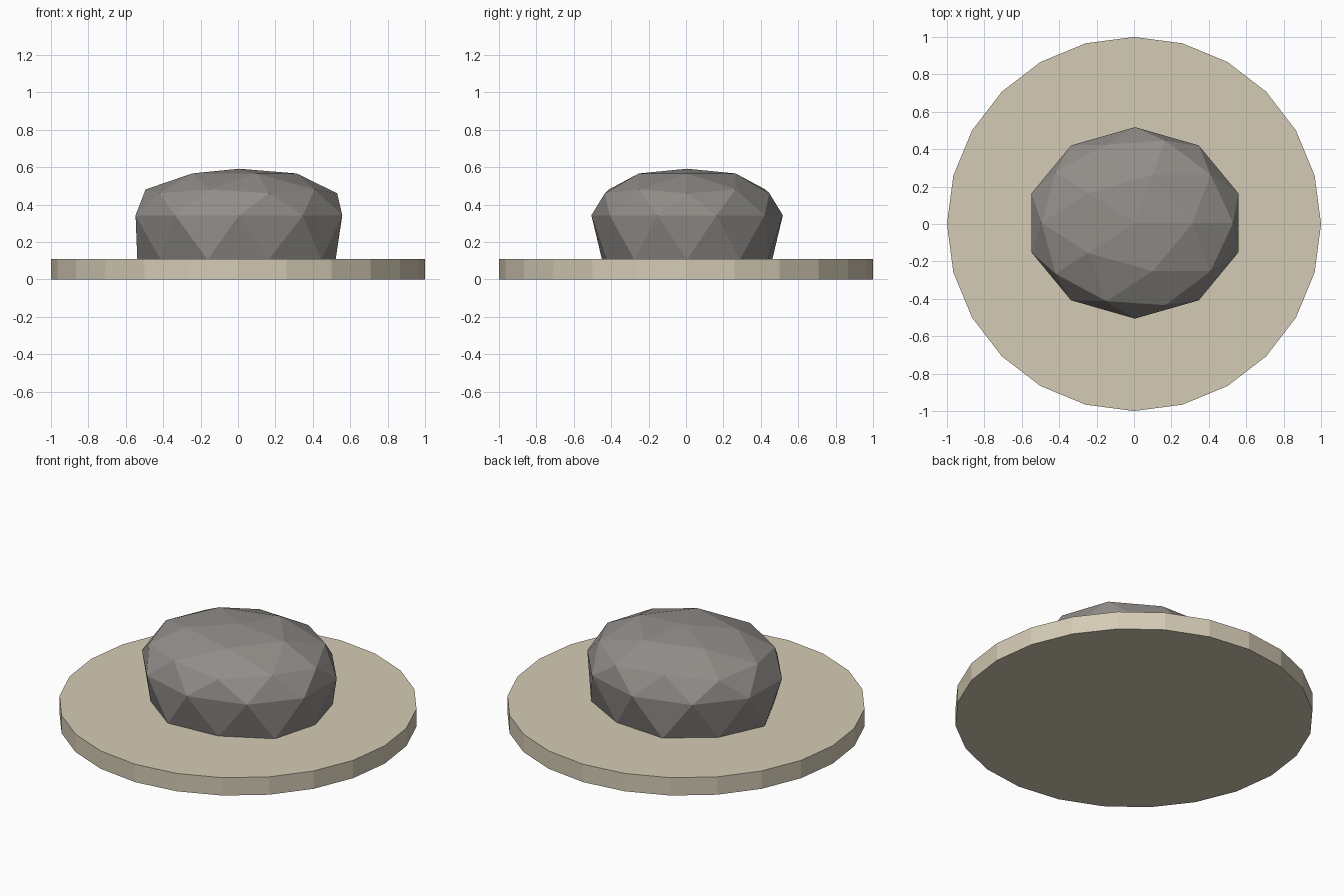
import bpy, bmesh, math
from mathutils import Vector

if "Cube" in bpy.data.objects:
    bpy.data.objects.remove(bpy.data.objects["Cube"])


def material(name, rgb):
    m = bpy.data.materials.new(name)
    m.diffuse_color = (*rgb, 1)
    m.use_nodes = True
    m.node_tree.nodes["Principled BSDF"].inputs["Base Color"].default_value = m.diffuse_color
    return m


def add_object(name, bm, mat):
    bmesh.ops.recalc_face_normals(bm, faces=bm.faces)
    mesh = bpy.data.meshes.new(name)
    bm.to_mesh(mesh)
    bm.free()
    mesh.materials.append(mat)
    obj = bpy.data.objects.new(name, mesh)
    bpy.context.collection.objects.link(obj)
    return obj


sand = material("pale sand", (0.66, 0.60, 0.465))
stone = material("grey stone", (0.287, 0.27, 0.254))

BASE_TOP = 0.11

# Flat 24-sided base disc
bm = bmesh.new()
bmesh.ops.create_cone(bm, cap_ends=True, segments=24, radius1=1, radius2=1, depth=BASE_TOP)
bmesh.ops.translate(bm, verts=bm.verts, vec=(0, 0, BASE_TOP / 2))
add_object("base_disc", bm, sand)

# Boulder: squashed icosphere, with its lower half flattened onto the disc
bm = bmesh.new()
bmesh.ops.create_icosphere(bm, subdivisions=2, radius=1)
for v in bm.verts:
    x, y, z = v.co.normalized()
    spread = 1.0
    if z < -0.1:
        height = BASE_TOP - 0.004
        spread = 1.035
    else:
        height = min(0.343 + 0.263 * z, 0.592)
        if z < 0.1:
            spread = 0.99
    v.co = Vector((0.587 * x * spread + 0.005, 0.517 * y * spread + 0.006, height))
add_object("boulder", bm, stone)
